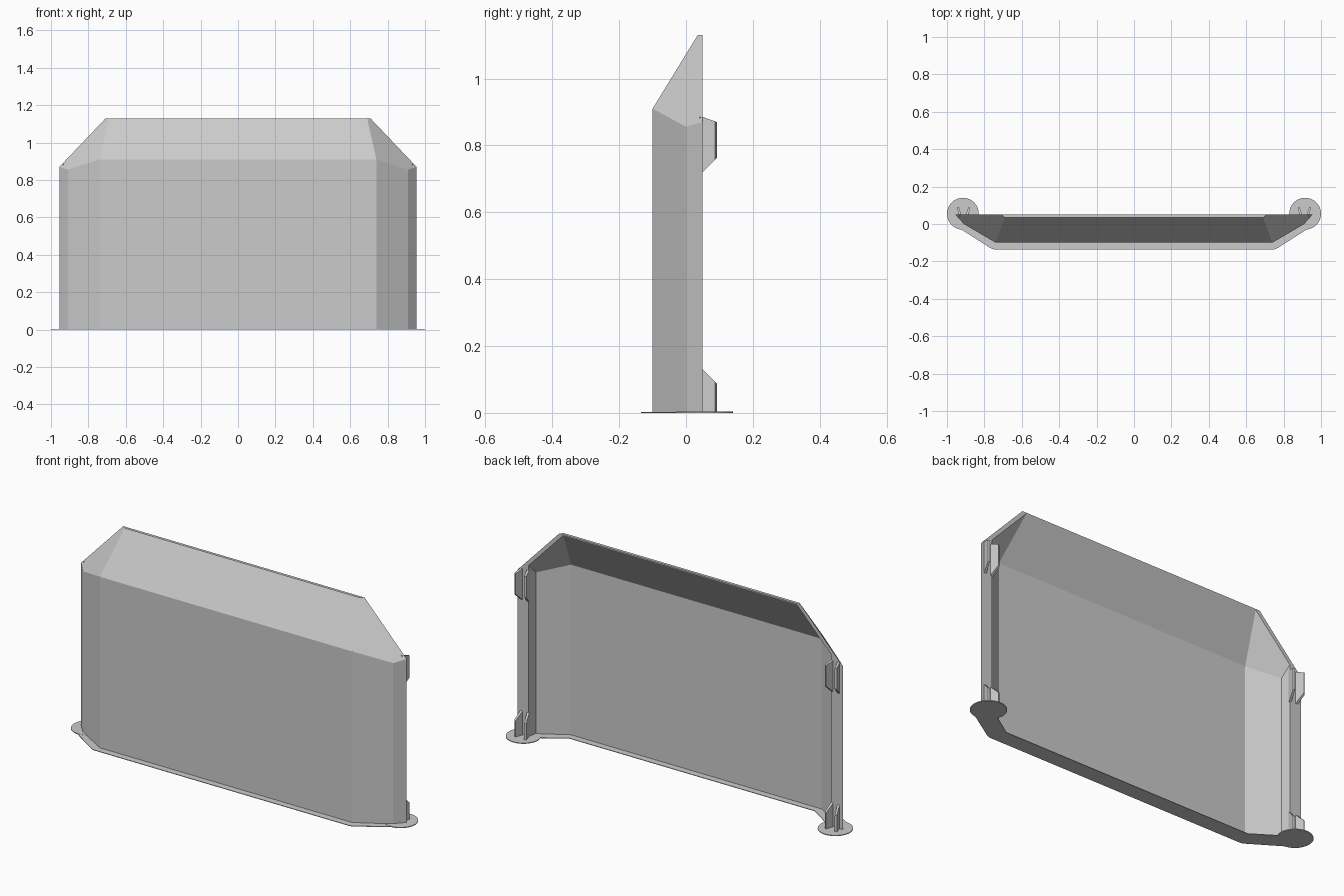
import bpy, bmesh
from mathutils import Vector

cube = bpy.data.objects.get("Cube")
if cube:
    bpy.data.objects.remove(cube, do_unlink=True)

grey = bpy.data.materials.new("light_grey")
grey.use_nodes = True
COLOUR = (0.6, 0.6, 0.6, 1)
grey.diffuse_color = COLOUR
grey.node_tree.nodes["Principled BSDF"].inputs["Base Color"].default_value = COLOUR


def mirrored(half):
    """Complete a symmetric plan outline from its +x half."""
    return half + [(-x, y) for x, y in reversed(half)]


def prism(name, plan, z0, z1, cuts=()):
    """Extrude a plan outline and slice off what lies above each plane (point, normal)."""
    bm = bmesh.new()
    base = bm.faces.new([bm.verts.new((x, y, z0)) for x, y in plan])
    top = bmesh.ops.extrude_face_region(bm, geom=[base])["geom"]
    for v in top:
        if isinstance(v, bmesh.types.BMVert):
            v.co.z = z1
    for point, normal in cuts:
        geom = bm.verts[:] + bm.edges[:] + bm.faces[:]
        cut = bmesh.ops.bisect_plane(bm, geom=geom, plane_co=point, plane_no=normal,
                                     clear_outer=True)["geom_cut"]
        edges = [e for e in cut if isinstance(e, bmesh.types.BMEdge)]
        bmesh.ops.holes_fill(bm, edges=edges)
    bmesh.ops.recalc_face_normals(bm, faces=bm.faces[:])
    mesh = bpy.data.meshes.new(name)
    bm.to_mesh(mesh)
    bm.free()
    mesh.materials.append(grey)
    obj = bpy.data.objects.new(name, mesh)
    bpy.context.scene.collection.objects.link(obj)
    return obj


def boolean(obj, other, operation):
    mod = obj.modifiers.new(operation.title(), "BOOLEAN")
    mod.operation = operation
    mod.solver = "EXACT"
    mod.object = other


# Sloped roof and two corner chamfers, lowered by the wall thickness for the inside
def roof_cuts(drop):
    cuts = [((0, -0.1, 0.91 - drop), (0, -1.63, 1))]
    for side in (1, -1):
        cuts.append(((0, 0, 1.812 - drop), (side * 1.051, -1.24, 1)))
    return cuts


# Hollow panel, open at the back
panel = prism("panel_shell", mirrored([(0.955, 0.05), (0.91, 0), (0.74, -0.1)]),
              0, 1.13, roof_cuts(0))
hollow = prism("hollow_cutter", mirrored([(0.892, 0.07), (0.88, 0), (0.735, -0.085)]),
               -0.1, 1.4, roof_cuts(0.029))
hollow.hide_render = True
hollow.hide_viewport = True
hollow.display_type = "WIRE"
boolean(panel, hollow, "DIFFERENCE")

# Thin brim following the foot of the wall, inside and out
outer = [(0.93, -0.025), (0.765, -0.13), (0.75, -0.135)]
inner = [(-0.72, -0.05), (-0.85, 0.035), (-0.9, 0.06)]
plan = mirrored(outer) + [(x, y) for x, y in reversed(inner)] + [(-x, y) for x, y in inner]
prism("base_brim", plan, 0, 0.003)

# Round feet and rear clips on both ends
for side, label in ((1, "left"), (-1, "right")):
    bpy.ops.mesh.primitive_cylinder_add(vertices=48, radius=0.085, depth=0.004,
                                        location=(side * 0.915, 0.055, 0.002))
    foot = bpy.context.object
    foot.name = label + "_foot_disc"
    foot.data.materials.append(grey)

    for lean in (1, -1):
        prong = [(side * 0.911 + lean * x, y) for x, y in
                 ((0.009, 0.04), (0.023, 0.04), (0.035, 0.087), (0.026, 0.092))]
        end = "outer" if lean == side else "inner"
        prism(f"{label}_lower_clip_{end}", prong, 0, 0.2,
              [((0, 0.05, 0.13), (0, 1, 1))])
        prism(f"{label}_upper_clip_{end}", prong, 0.6, 0.885,
              [((0, 0.05, 0.72), (0, 1, -1)), ((0, 0.05, 0.885), (0, 0.35, 1))])
